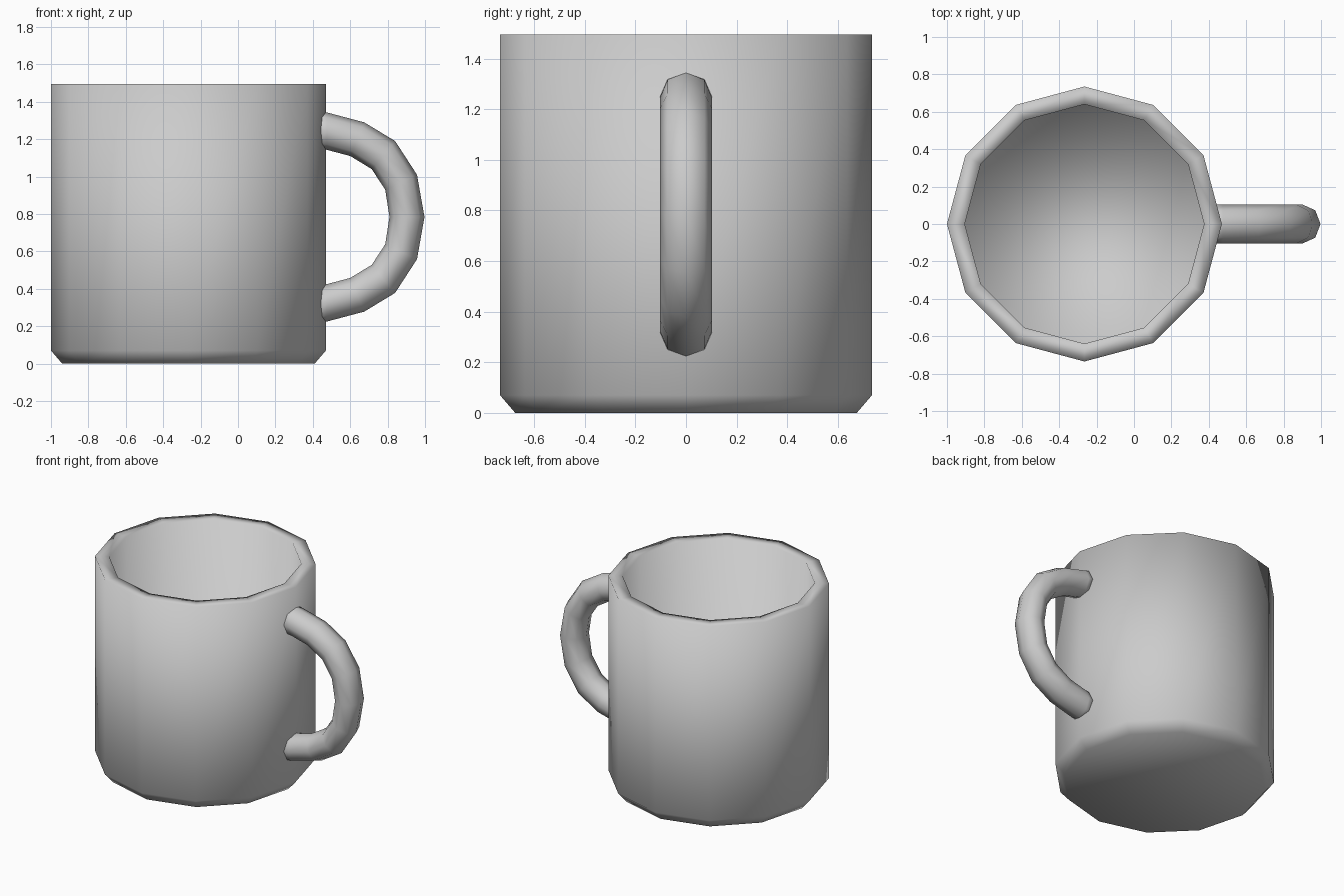
import bpy, bmesh
from math import sin, cos, pi
from mathutils import Vector

if "Cube" in bpy.data.objects:
    bpy.data.objects.remove(bpy.data.objects["Cube"])


def build_from_rings(name, rings):
    """Skin a list of equal-sized vertex rings and cap both ends."""
    bm = bmesh.new()
    loops = [[bm.verts.new(p) for p in ring] for ring in rings]
    n = len(loops[0])
    for a, b in zip(loops, loops[1:]):
        for i in range(n):
            j = (i + 1) % n
            bm.faces.new((a[i], a[j], b[j], b[i]))
    bm.faces.new(loops[0][::-1])
    bm.faces.new(loops[-1])
    bmesh.ops.recalc_face_normals(bm, faces=bm.faces)
    for f in bm.faces:
        f.smooth = True
    mesh = bpy.data.meshes.new(name)
    bm.to_mesh(mesh)
    bm.free()
    obj = bpy.data.objects.new(name, mesh)
    bpy.context.collection.objects.link(obj)
    return obj


# Cup body: 12-sided, (radius, z) profile from underside over the rim to inner floor
CX, SIDES = -0.265, 12
profile = [(0.675, 0), (0.735, 0.07), (0.735, 1.495), (0.64, 1.495), (0.64, 0.10)]
build_from_rings("cup_body", [
    [(CX + r * cos(2 * pi * i / SIDES), r * sin(2 * pi * i / SIDES), z)
     for i in range(SIDES)] for r, z in profile])

# Handle: outer and inner outline points of the upper half, mirrored downwards
MID_Z = 0.784
half = [((0.42, 1.352), (0.42, 1.152)), ((0.475, 1.343), (0.475, 1.143)),
        ((0.675, 1.29), (0.60, 1.11)), ((0.84, 1.19), (0.715, 1.04)),
        ((0.957, 1.01), (0.787, 0.93)), ((0.997, MID_Z), (0.81, MID_Z))]
lower = [tuple((x, 2 * MID_Z - z) for x, z in pair) for pair in half[-2::-1]]
rings = []
for outer, inner in half + lower:
    o, i_ = Vector((outer[0], 0, outer[1])), Vector((inner[0], 0, inner[1]))
    mid, arm = (o + i_) / 2, (o - i_) / 2
    rings.append([mid + arm * cos(k * pi / 4) + Vector((0, 0.103 * sin(k * pi / 4), 0))
                  for k in range(8)])
build_from_rings("handle", rings)
